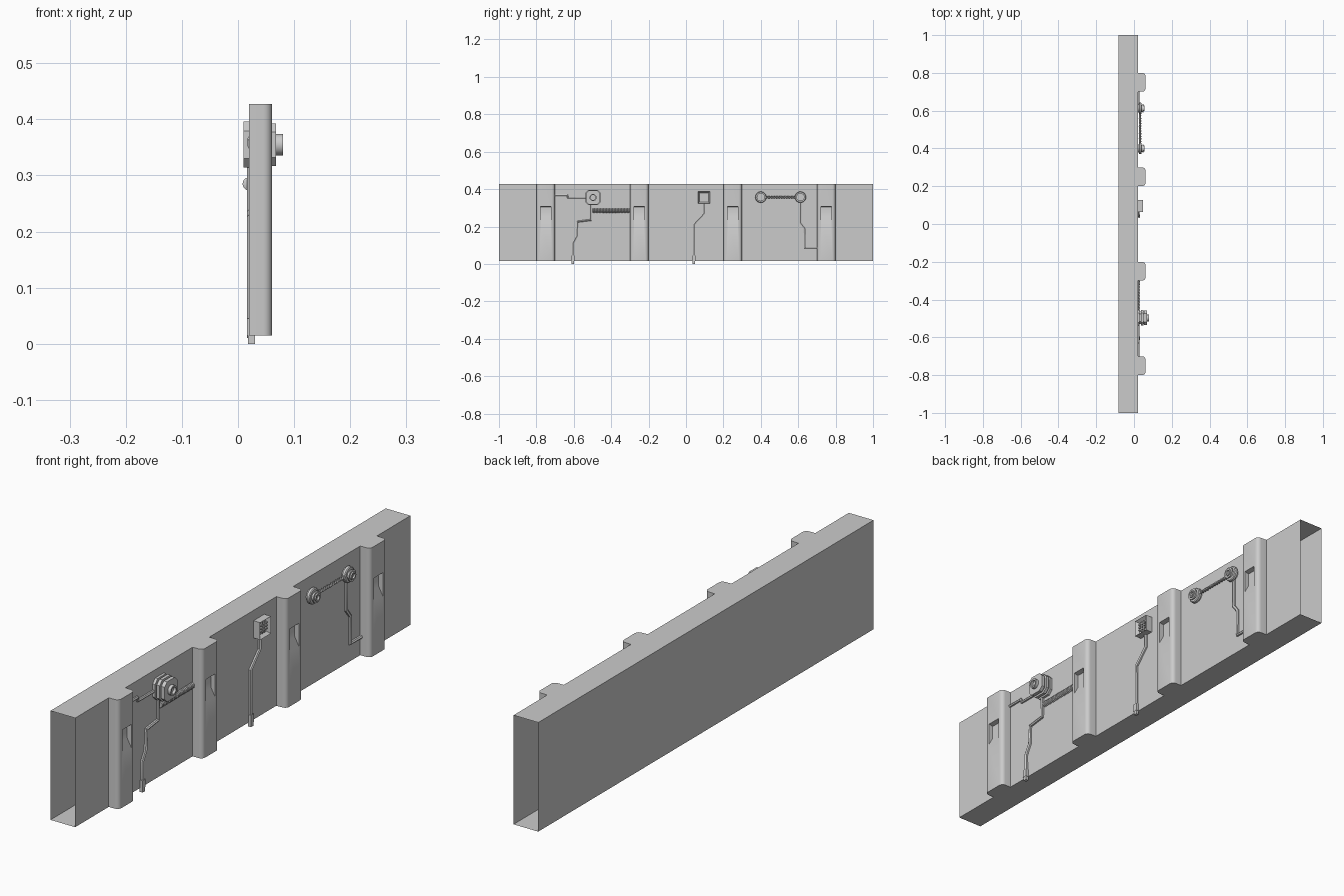
import bpy, bmesh, math
from mathutils import Vector

if "Cube" in bpy.data.objects:
    bpy.data.objects.remove(bpy.data.objects["Cube"])


def finish(name, bm, smooth=True):
    bmesh.ops.recalc_face_normals(bm, faces=bm.faces)
    me = bpy.data.meshes.new(name)
    bm.to_mesh(me)
    bm.free()
    ob = bpy.data.objects.new(name, me)
    bpy.context.collection.objects.link(ob)
    if smooth:
        shade(ob)
    return ob


def select(ob):
    bpy.ops.object.select_all(action='DESELECT')
    ob.select_set(True)
    bpy.context.view_layer.objects.active = ob


def shade(ob):
    select(ob)
    bpy.ops.object.shade_smooth_by_angle(angle=math.radians(35))


def prism(bm, pts, offset):
    """Closed solid: outline points swept by an offset."""
    f = bm.faces.new([bm.verts.new(p) for p in pts])
    g = bmesh.ops.extrude_face_region(bm, geom=[f], use_keep_orig=True)
    bmesh.ops.translate(bm, vec=offset, verts=[v for v in g['geom'] if isinstance(v, bmesh.types.BMVert)])


def box(bm, lo, hi):
    prism(bm, [(lo[0], lo[1], lo[2]), (hi[0], lo[1], lo[2]), (hi[0], hi[1], lo[2]), (lo[0], hi[1], lo[2])],
          (0, 0, hi[2] - lo[2]))


def lathe(bm, prof, centre, axis='X', n=20):
    """Revolve (radius, distance) pairs around the X or Y axis, closing both ends."""
    rings = []
    for r, d in prof:
        ring = []
        for i in range(n):
            a = 2 * math.pi * i / n
            u, w = r * math.cos(a), r * math.sin(a)
            p = (d, u, w) if axis == 'X' else (u, d, w)
            ring.append(bm.verts.new(Vector(centre) + Vector(p)))
        rings.append(ring)
    for a, b in zip(rings, rings[1:]):
        for i in range(n):
            bm.faces.new((a[i], a[(i + 1) % n], b[(i + 1) % n], b[i]))
    bm.faces.new(rings[0])
    bm.faces.new(rings[-1])


def pipe(name, pts, r, res=1):
    cu = bpy.data.curves.new(name, 'CURVE')
    cu.dimensions = '3D'
    cu.bevel_depth, cu.bevel_resolution, cu.use_fill_caps = r, res, True
    sp = cu.splines.new('POLY')
    sp.points.add(len(pts) - 1)
    for p, q in zip(sp.points, pts):
        p.co = (*q, 1)
    ob = bpy.data.objects.new(name, cu)
    bpy.context.collection.objects.link(ob)
    select(ob)
    bpy.ops.object.convert(target='MESH')
    shade(bpy.context.view_layer.objects.active)


Z0, Z1 = 0.015, 0.427
PILLARS = (-0.75, -0.25, 0.25, 0.75)

# wall with four rounded pillars, one extruded outline
outline = [(-0.083, 1), (-0.083, -1), (0.02, -1)]
R = 0.016
for c in PILLARS:
    outline.append((0.02, c - 0.05))
    for side in (-1, 1):
        for k in range(6):
            a = math.pi / 2 * (k if side < 0 else 5 - k) / 5
            outline.append((0.061 - R + R * math.sin(a), c + side * (0.049 - R + R * math.cos(a))))
    outline.append((0.02, c + 0.05))
outline.append((0.02, 1))
bm = bmesh.new()
prism(bm, [(x, y, Z0) for x, y in outline], (0, 0, Z1 - Z0))
wall = finish("wall_with_pillars", bm, False)

# sloped pockets cut in the pillars
bm = bmesh.new()
for c in PILLARS:
    prism(bm, [(x, c - 0.027, z) for x, z in ((0.07, 0.203), (0.07, 0.31), (0.043, 0.304), (0.043, 0.253))],
          (0, 0.054, 0))
cutter = finish("pocket_cutter", bm, False)
mod = wall.modifiers.new("pockets", 'BOOLEAN')
mod.object, mod.operation, mod.solver = cutter, 'DIFFERENCE', 'EXACT'
select(wall)
bpy.ops.object.modifier_apply(modifier=mod.name)
bpy.data.objects.remove(cutter)

# open the two wall ends
bm = bmesh.new()
bm.from_mesh(wall.data)
ends = [f for f in bm.faces if abs(f.calc_center_median().y) > 0.999]
bmesh.ops.delete(bm, geom=ends, context='FACES_ONLY')
bm.to_mesh(wall.data)
bm.free()
shade(wall)

# stacked valve body with round nozzle
VY, VZ = -0.497, 0.355
bm = bmesh.new()
for x0, x1, h in ((0.01, 0.03, 0.041), (0.03, 0.037, 0.033), (0.037, 0.049, 0.041),
                  (0.049, 0.054, 0.033), (0.054, 0.068, 0.038)):
    k = h * 0.6
    ring = [(h, -k), (h, k), (k, h), (-k, h), (-h, k), (-h, -k), (-k, -h), (k, -h)]
    prism(bm, [(x0, VY + u, VZ + w) for u, w in ring], (x1 - x0, 0, 0))
lathe(bm, [(0.019, 0.066), (0.019, 0.08), (0.013, 0.08), (0.013, 0.07)], (0, VY, VZ))
finish("valve", bm)

# valve pipes and ribbed hose
PX = 0.023
pipe("valve_side_pipe", [(PX, -0.71, 0.366), (PX, -0.635, 0.366), (PX, -0.63, 0.352), (PX, -0.5, 0.352)], 0.006)
pipe("valve_drain_pipe", [(PX, -0.51, 0.33), (PX, -0.51, 0.235), (PX, -0.58, 0.226), (PX, -0.583, 0.15),
                          (PX, -0.605, 0.11), (PX, -0.605, 0.01)], 0.007)
prof = []
for i in range(26):
    y = -0.50 + i * 0.008
    prof += [(0.009, y), (0.012, y + 0.002), (0.012, y + 0.004), (0.009, y + 0.006)]
bm = bmesh.new()
lathe(bm, prof, (0.02, 0, 0.285), 'Y', 12)
finish("ribbed_hose", bm)

# small vent box with recessed grille
bm = bmesh.new()
box(bm, (0.01, 0.064, 0.323), (0.048, 0.128, 0.388))
bm.normal_update()
bmesh.ops.recalc_face_normals(bm, faces=bm.faces)
front = [f for f in bm.faces if f.normal.x > 0.9]
bmesh.ops.inset_region(bm, faces=front, thickness=0.012)
bmesh.ops.translate(bm, vec=(-0.014, 0, 0), verts=front[0].verts)
for i in range(3):
    z = 0.343 + i * 0.011
    box(bm, (0.03, 0.076, z), (0.041, 0.116, z + 0.005))
for y in (0.087, 0.101):
    box(bm, (0.03, y, 0.335), (0.040, y + 0.004, 0.376))
finish("vent_box", bm)
pipe("vent_pipe", [(PX, 0.096, 0.33), (PX, 0.096, 0.27), (PX, 0.042, 0.212), (PX, 0.042, 0.01)], 0.007)

# square end caps on the drain pipes
bm = bmesh.new()
for y in (-0.605, 0.042):
    box(bm, (0.016, y - 0.009, 0.015), (0.031, y + 0.009, 0.045))
    box(bm, (0.018, y - 0.007, 0.0), (0.030, y + 0.007, 0.016))
finish("pipe_end_caps", bm)

# two stepped knobs
for i, y in enumerate((0.4, 0.612)):
    bm = bmesh.new()
    lathe(bm, [(0.022, 0.015), (0.022, 0.026), (0.030, 0.028), (0.030, 0.037), (0.027, 0.040), (0.018, 0.040),
               (0.018, 0.044), (0.022, 0.045), (0.022, 0.050), (0.015, 0.050), (0.015, 0.055),
               (0.009, 0.055), (0.009, 0.048)], (0, y, 0.357))
    finish(f"knob_{i + 1}", bm)

# twisted cable between the knobs
for s in range(2):
    pts = []
    for i in range(121):
        a = i / 120 * math.pi * 14 + s * math.pi
        pts.append((0.032 + 0.0035 * math.cos(a), 0.41 + 0.19 * i / 120, 0.357 + 0.0035 * math.sin(a)))
    pipe(f"cable_strand_{s + 1}", pts, 0.0035)
pipe("knob_pipe", [(PX, 0.612, 0.34), (PX, 0.612, 0.22), (PX, 0.635, 0.19), (PX, 0.635, 0.085),
                   (PX, 0.71, 0.085)], 0.007)
